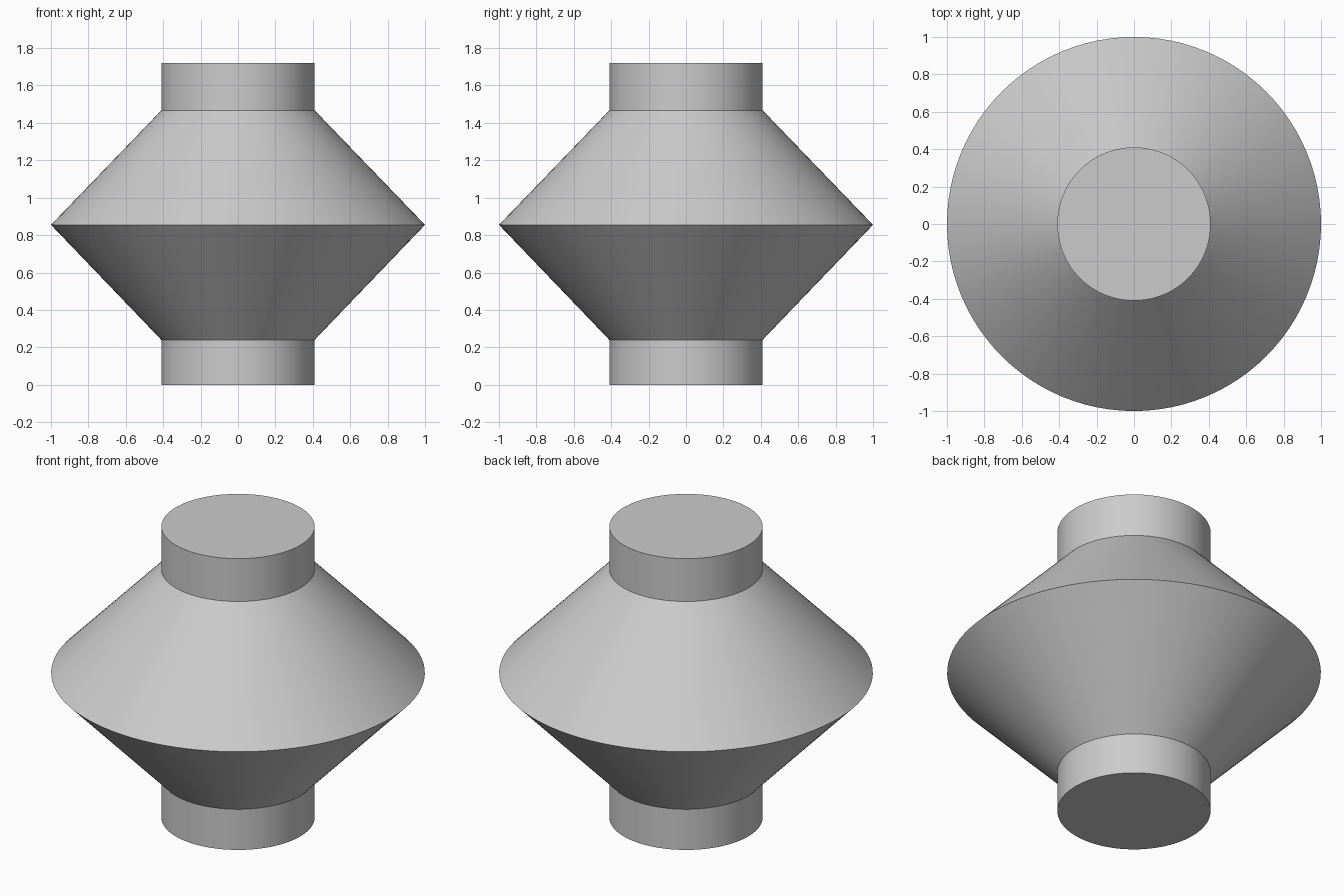
import bpy
import bmesh
import math

cube = bpy.data.objects.get("Cube")
if cube:
    bpy.data.objects.remove(cube, do_unlink=True)

SEGMENTS = 96
NECK, RIM = 0.41, 1.0

grey = bpy.data.materials.new("light_grey")
grey.use_nodes = True
grey.diffuse_color = (0.6, 0.6, 0.6, 1)
grey.node_tree.nodes["Principled BSDF"].inputs["Base Color"].default_value = (0.6, 0.6, 0.6, 1)


def turned_solid(name, profile):
    """Stack rings of (radius, height) into a closed, capped solid."""
    bm = bmesh.new()
    rings = []
    for radius, z in profile:
        angles = [2 * math.pi * i / SEGMENTS for i in range(SEGMENTS)]
        rings.append([bm.verts.new((radius * math.cos(a), radius * math.sin(a), z))
                      for a in angles])
    for low, high in zip(rings, rings[1:]):
        for i in range(SEGMENTS):
            j = (i + 1) % SEGMENTS
            bm.faces.new((low[i], low[j], high[j], high[i]))
    bm.faces.new(rings[0][::-1])
    bm.faces.new(rings[-1])
    mesh = bpy.data.meshes.new(name)
    bm.to_mesh(mesh)
    bm.free()
    mesh.materials.append(grey)
    obj = bpy.data.objects.new(name, mesh)
    bpy.context.collection.objects.link(obj)
    bpy.ops.object.select_all(action="DESELECT")
    obj.select_set(True)
    bpy.context.view_layer.objects.active = obj
    bpy.ops.object.shade_smooth_by_angle(angle=math.radians(30))
    return obj


# One solid: lower neck, double cone, upper neck
turned_solid("double_cone_body", [
    (NECK, 0.0),
    (NECK, 0.24),
    (RIM, 0.855),
    (NECK, 1.467),
    (NECK, 1.72),
])
